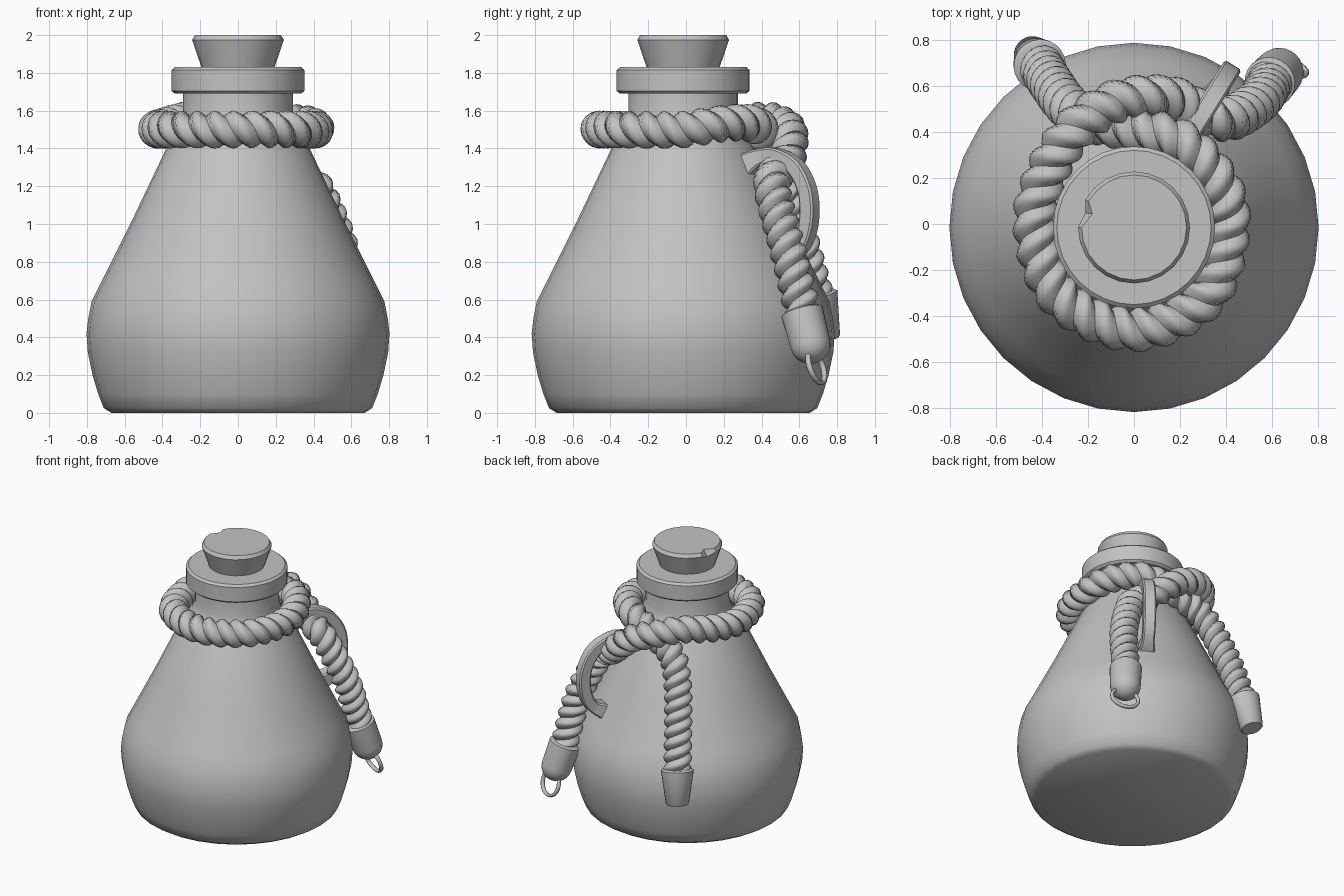
import bpy, bmesh, math
from mathutils import Vector

if "Cube" in bpy.data.objects:
    bpy.data.objects.remove(bpy.data.objects["Cube"], do_unlink=True)

grey = bpy.data.materials.new("plain_grey")
grey.use_nodes = True
grey.diffuse_color = (0.54, 0.54, 0.54, 1)
grey.node_tree.nodes["Principled BSDF"].inputs["Base Color"].default_value = grey.diffuse_color

AXIS = Vector((0, -0.015, 0))  # centre line of the bottle


def finish(name, bm, angle=40):
    bmesh.ops.recalc_face_normals(bm, faces=bm.faces)
    mesh = bpy.data.meshes.new(name)
    bm.to_mesh(mesh)
    bm.free()
    mesh.materials.append(grey)
    obj = bpy.data.objects.new(name, mesh)
    bpy.context.collection.objects.link(obj)
    bpy.ops.object.select_all(action='DESELECT')
    obj.select_set(True)
    bpy.context.view_layer.objects.active = obj
    bpy.ops.object.shade_smooth_by_angle(angle=math.radians(angle))


def skin(rings):
    """Join closed rings of points into a capped tube."""
    bm = bmesh.new()
    loops = [[bm.verts.new(p) for p in ring] for ring in rings]
    n = len(loops[0])
    for a, b in zip(loops, loops[1:]):
        for i in range(n):
            j = (i + 1) % n
            bm.faces.new((a[i], a[j], b[j], b[i]))
    bm.faces.new(loops[0][::-1])
    bm.faces.new(loops[-1])
    return bm, loops


def lathe(profile, start=AXIS, direction=(0, 0, 1), sides=24):
    """Turn (radius, height) pairs about a direction."""
    rot = Vector(direction).to_track_quat('Z', 'Y')
    turn = [math.tau * i / sides for i in range(sides)]
    return skin([[Vector(start) + rot @ Vector((r * math.cos(a), r * math.sin(a), h))
                  for a in turn] for r, h in profile])


def smooth_path(points, step):
    """Catmull-Rom path through the points."""
    pts = [Vector(p) for p in points]
    pts = [2 * pts[0] - pts[1]] + pts + [2 * pts[-1] - pts[-2]]
    out = []
    for p0, p1, p2, p3 in zip(pts, pts[1:], pts[2:], pts[3:]):
        count = max(2, round((p2 - p1).length / step))
        for k in range(count):
            t = k / count
            out.append(0.5 * (2 * p1 + (p2 - p0) * t + (2 * p0 - 5 * p1 + 4 * p2 - p3) * t * t
                              + (3 * p1 - p0 - 3 * p2 + p3) * t ** 3))
    return out + [pts[-2]]


def sweep(path, section, side):
    """Carry section(distance, fraction) along a path without extra twist."""
    rings, normal, dist = [], Vector(side), 0
    for i, p in enumerate(path):
        tangent = (path[min(i + 1, len(path) - 1)] - path[max(i - 1, 0)]).normalized()
        normal = (normal - tangent * normal.dot(tangent)).normalized()
        other = tangent.cross(normal)
        if i:
            dist += (p - path[i - 1]).length
        rings.append([p + normal * u + other * v
                      for u, v in section(dist, i / (len(path) - 1))])
    return skin(rings)[0]


# Bottle body and neck
bm, _ = lathe([(0.67, 0), (0.71, 0.025), (0.74, 0.1), (0.77, 0.2), (0.795, 0.32), (0.802, 0.42),
               (0.793, 0.5), (0.775, 0.59), (0.72, 0.7), (0.57, 1.0), (0.37, 1.42),
               (0.31, 1.5), (0.29, 1.56), (0.29, 1.71)], sides=32)
finish("bottle_body", bm)

# Collar round the mouth
bm, _ = lathe([(0.335, 1.69), (0.352, 1.705), (0.352, 1.815), (0.335, 1.83)], sides=32)
finish("bottle_collar", bm, 30)

# Tapered stopper with one chipped rim corner
bm, loops = lathe([(0.19, 1.82), (0.243, 1.975), (0.228, 2.0)])
for loop, inward, drop in ((loops[2], 0.82, 0), (loops[1], 0.9, 0.02)):
    v = loop[-1]
    v.co = Vector((v.co.x * inward, v.co.y, v.co.z - drop))
finish("stopper", bm, 30)

# Two-strand twisted rope: left tail, loop round the neck, rear tail
OFFSET, STRAND, LOBES, PER, PITCH = 0.023, 0.077, 2, 12, 0.2
TAIL_TWIST, LOOP_START, LOOP_END = 1.0, 0.95, 4.3  # the tails are wound tighter


def rope_section(dist, _):
    turns = dist / PITCH + TAIL_TWIST * (min(dist, LOOP_START) + max(0, dist - LOOP_END))
    out = []
    for i in range(LOBES * PER):
        phi = ((i % PER) / PER - 0.5) * math.tau / LOBES
        r = OFFSET * math.cos(phi) + math.sqrt(STRAND ** 2 - (OFFSET * math.sin(phi)) ** 2)
        a = math.tau * (i / (LOBES * PER) + turns)
        out.append((r * math.cos(a), r * math.sin(a)))
    return out


rope_points = [
    (0.6, 0.63, 0.48), (0.59, 0.615, 0.55), (0.545, 0.54, 0.86), (0.455, 0.475, 1.1),
    (0.385, 0.455, 1.22), (0.29, 0.48, 1.27), (0.18, 0.54, 1.36), (0.07, 0.55, 1.45),
    (-0.08, 0.53, 1.51), (-0.25, 0.42, 1.55), (-0.38, 0.22, 1.52), (-0.43, -0.02, 1.5),
    (-0.32, -0.32, 1.5), (0, -0.46, 1.5), (0.31, -0.32, 1.5), (0.41, -0.02, 1.5),
    (0.36, 0.19, 1.53), (0.2, 0.36, 1.53), (0, 0.41, 1.46), (-0.19, 0.45, 1.36),
    (-0.285, 0.51, 1.2), (-0.36, 0.61, 0.9), (-0.405, 0.685, 0.62), (-0.405, 0.69, 0.59)]
finish("rope", sweep(smooth_path(rope_points, 0.014), rope_section, (0, 0.3, 1)))

# Rounded cap on the left tail
tip_dir = Vector((0.065, 0.07, -0.275)).normalized()
cap_top = Vector((0.59, 0.615, 0.535))
dome = [(0.107 * math.cos(a), 0.18 + 0.105 * math.sin(a))
        for a in (math.radians(d) for d in range(0, 90, 15))]
bm, _ = lathe([(0.095, -0.01), (0.112, 0)] + dome + [(0.01, 0.285)], cap_top, tip_dir)
finish("rounded_rope_cap", bm, 50)

# Thin ring through the rounded cap
heading = math.radians(66)
facing = Vector((math.cos(heading), math.sin(heading), 0))
facing = (facing - tip_dir * facing.dot(tip_dir)).normalized()
across = tip_dir.cross(facing)
centre = cap_top + tip_dir * 0.31
tube = [math.tau * i / 8 for i in range(8)]
bm = bmesh.new()
grid = []
for a in (math.tau * i / 32 for i in range(32)):
    out = across * math.cos(a) * 1.08 + tip_dir * math.sin(a)
    grid.append([bm.verts.new(centre + out * (0.088 + 0.012 * math.cos(b))
                              + facing * 0.016 * math.sin(b)) for b in tube])
for i in range(len(grid)):
    p, q = grid[i - 1], grid[i]
    for j in range(len(tube)):
        bm.faces.new((p[j - 1], p[j], q[j], q[j - 1]))
finish("cap_ring", bm, 60)

# Tapered cap on the rear tail
bm, _ = lathe([(0.1, -0.01), (0.114, 0), (0.08, 0.235), (0.07, 0.245)],
              (-0.41, 0.69, 0.625), (-0.035, 0.05, -0.24))
finish("tapered_rope_cap", bm)

# Carrying handle, flared where it meets the body
heading = math.radians(58)
radial = Vector((math.cos(heading), math.sin(heading), 0))
sideways = Vector((-radial.y, radial.x, 0))


def handle_section(_, t):
    flare = 1 + 0.6 * max(0, abs(2 * t - 1) - 0.7) / 0.3
    w, h, b = 0.043 * flare, 0.042 * flare, 0.01
    return [(w, h - b), (w - b, h), (b - w, h), (-w, h - b),
            (-w, b - h), (b - w, -h), (w - b, -h), (w, b - h)]


arc = [(0.36, 1.29), (0.46, 1.35), (0.56, 1.36), (0.68, 1.305), (0.75, 1.2),
       (0.772, 1.08), (0.755, 0.96), (0.7, 0.87), (0.56, 0.8)]
path = smooth_path([radial * r + Vector((0, 0, z)) for r, z in arc], 0.03)
finish("handle", sweep(path, handle_section, sideways), 35)
